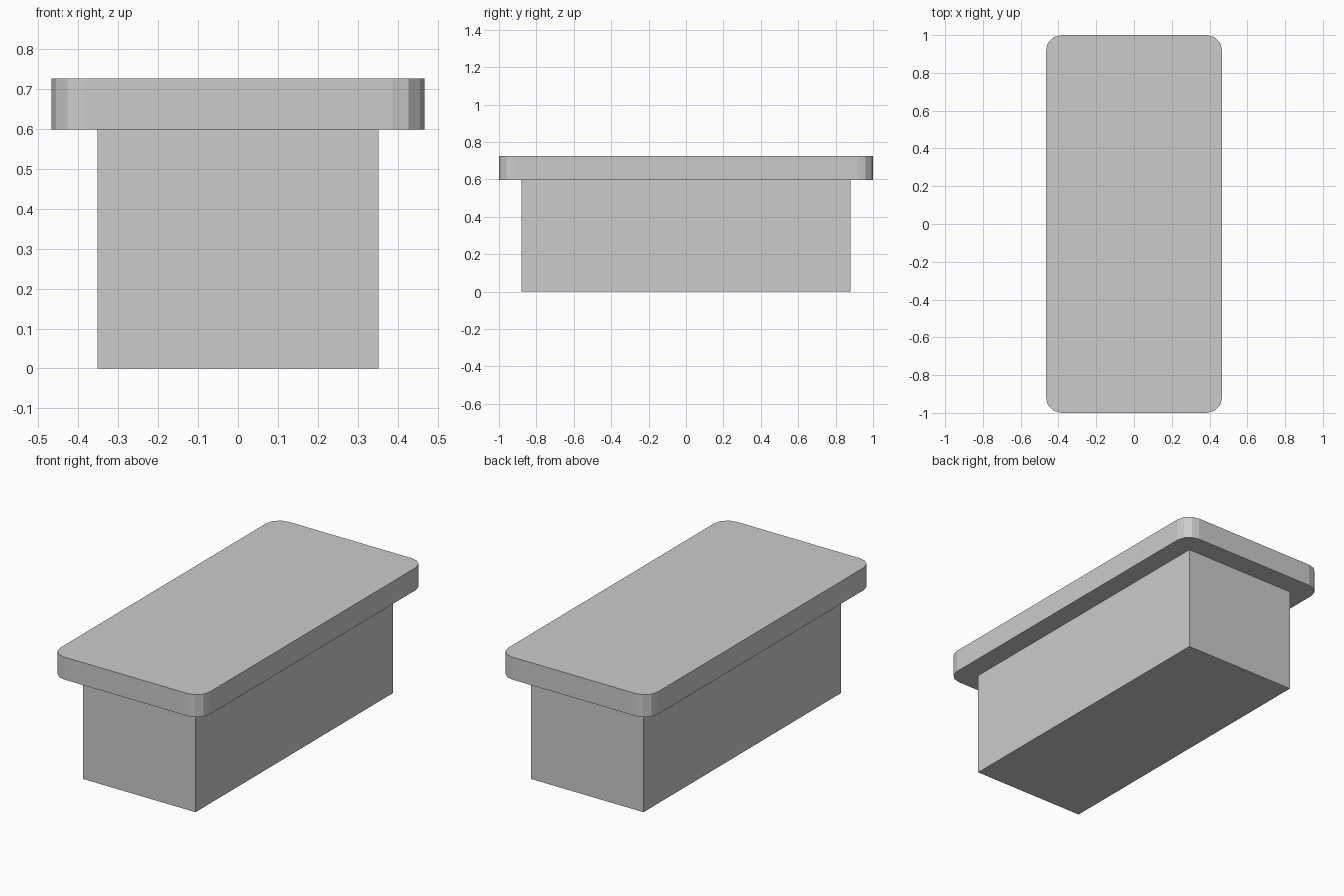
import bpy
import bmesh
import math

if "Cube" in bpy.data.objects:
    bpy.data.objects.remove(bpy.data.objects["Cube"])

grey = bpy.data.materials.new("light grey")
grey.diffuse_color = (0.6, 0.6, 0.6, 1.0)
grey.use_nodes = True
grey.node_tree.nodes["Principled BSDF"].inputs["Base Color"].default_value = grey.diffuse_color


def prism(name, outline, z0, z1):
    """Extrude a flat outline between two heights."""
    bm = bmesh.new()
    base = bm.faces.new([bm.verts.new((x, y, z0)) for x, y in outline])
    top = bmesh.ops.extrude_face_region(bm, geom=[base], use_keep_orig=True)
    verts = [g for g in top["geom"] if isinstance(g, bmesh.types.BMVert)]
    bmesh.ops.translate(bm, verts=verts, vec=(0, 0, z1 - z0))
    bmesh.ops.recalc_face_normals(bm, faces=bm.faces)
    mesh = bpy.data.meshes.new(name)
    bm.to_mesh(mesh)
    bm.free()
    mesh.materials.append(grey)
    obj = bpy.data.objects.new(name, mesh)
    bpy.context.collection.objects.link(obj)
    return obj


def rounded_rect(hx, hy, r, segments):
    """Counter-clockwise rectangle with faceted round corners."""
    pts = []
    for i, (sx, sy) in enumerate([(1, 1), (-1, 1), (-1, -1), (1, -1)]):
        for k in range(segments + 1):
            a = math.radians(90 * (i + k / segments))
            pts.append((sx * (hx - r) + r * math.cos(a),
                        sy * (hy - r) + r * math.sin(a)))
    return pts


# Plain box body
prism("base", [(-0.351, -0.88), (0.351, -0.88), (0.351, 0.88), (-0.351, 0.88)], 0, 0.598)

# Overhanging slab with rounded corners
prism("top_slab", rounded_rect(0.467, 1.0, 0.082, 3), 0.598, 0.725)
